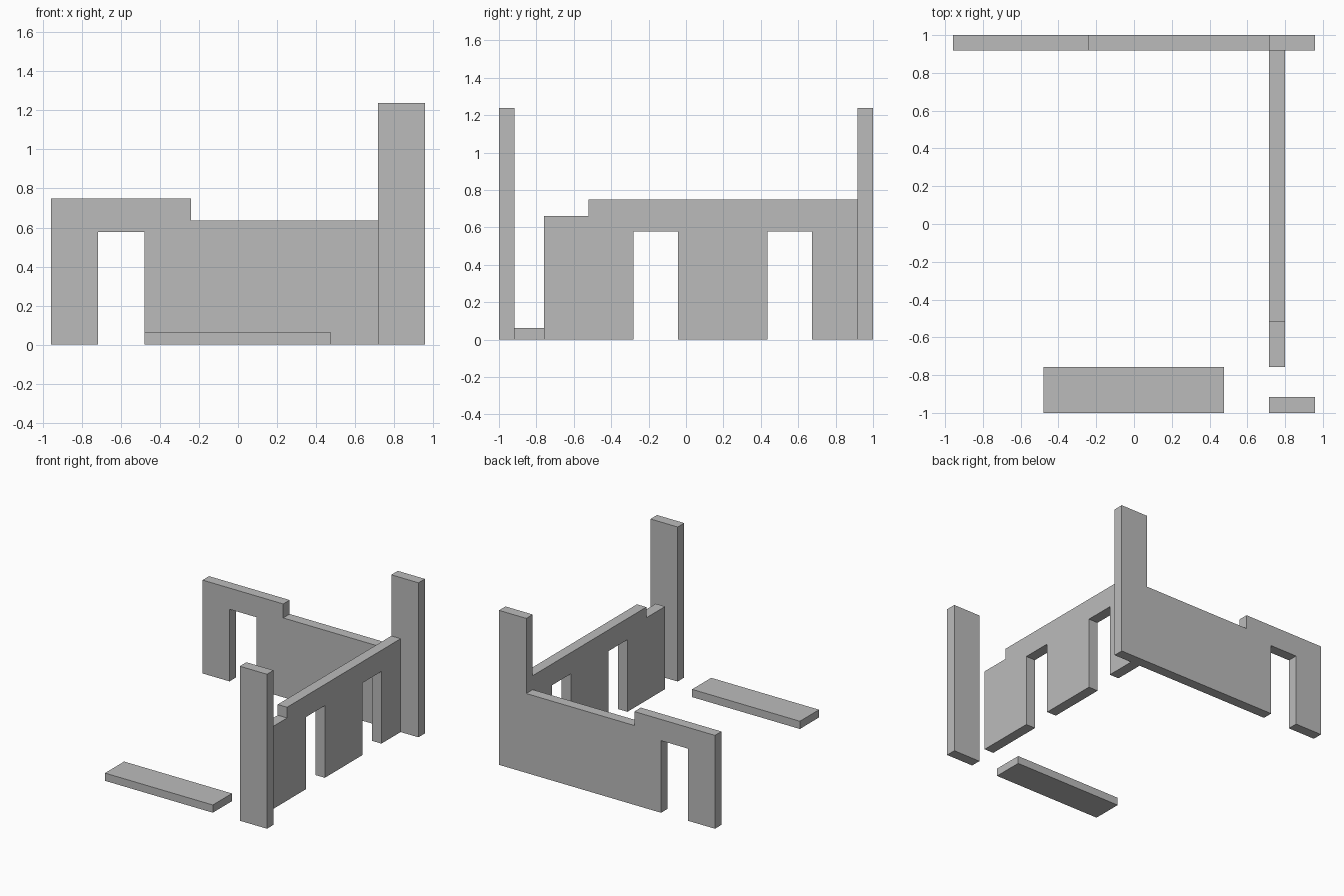
import bpy
import bmesh
from mathutils import Vector

cube = bpy.data.objects.get("Cube")
if cube:
    bpy.data.objects.remove(cube, do_unlink=True)

grey = bpy.data.materials.new("plain grey")
grey.use_nodes = True
colour = (0.5, 0.5, 0.5, 1)
grey.diffuse_color = colour
grey.node_tree.nodes["Principled BSDF"].inputs["Base Color"].default_value = colour


def slab(name, outline, axis, start, end):
    """Extrude an upright outline of (along, z) points along the x or y axis."""
    bm = bmesh.new()
    if axis == "x":
        points = [Vector((start, a, z)) for a, z in outline]
        step = Vector((end - start, 0, 0))
    else:
        points = [Vector((a, start, z)) for a, z in outline]
        step = Vector((0, end - start, 0))
    face = bm.faces.new([bm.verts.new(p) for p in points])
    grown = bmesh.ops.extrude_face_region(bm, geom=[face], use_keep_orig=True)
    moved = [v for v in grown["geom"] if isinstance(v, bmesh.types.BMVert)]
    bmesh.ops.translate(bm, verts=moved, vec=step)
    bmesh.ops.recalc_face_normals(bm, faces=bm.faces)
    mesh = bpy.data.meshes.new(name)
    bm.to_mesh(mesh)
    bm.free()
    mesh.materials.append(grey)
    obj = bpy.data.objects.new(name, mesh)
    bpy.context.collection.objects.link(obj)
    return obj


def doorway(left, right):
    """Outline points that cut a doorway up from the ground."""
    return [(left, 0), (left, DOOR), (right, DOOR), (right, 0)]


def box(left, right, height):
    return [(left, 0), (right, 0), (right, height), (left, height)]


DOOR, WALL, TOWER = 0.578, 0.748, 1.238
EDGE, INNER = 0.957, 0.716

# Back wall with a doorway, a lowered middle and a tall corner
slab("back_wall",
     [(-EDGE, 0)] + doorway(-0.718, -0.479)
     + [(EDGE, 0), (EDGE, TOWER), (INNER, TOWER), (INNER, 0.636),
        (-0.242, 0.636), (-0.242, WALL), (-EDGE, WALL)],
     "y", 0.918, 1)

# Side wall with two doorways and a lowered front end
slab("side_wall",
     [(-0.758, 0)] + doorway(-0.281, -0.042) + doorway(0.436, 0.675)
     + [(0.918, 0), (0.918, WALL), (-0.52, WALL),
        (-0.52, 0.662), (-0.758, 0.662)],
     "x", INNER, 0.799)

# Free-standing front pillar
slab("front_pillar", box(INNER, EDGE, TOWER), "y", -1, -0.917)

# Low front step
slab("front_step", box(-0.479, 0.477, 0.062), "y", -1, -0.758)
